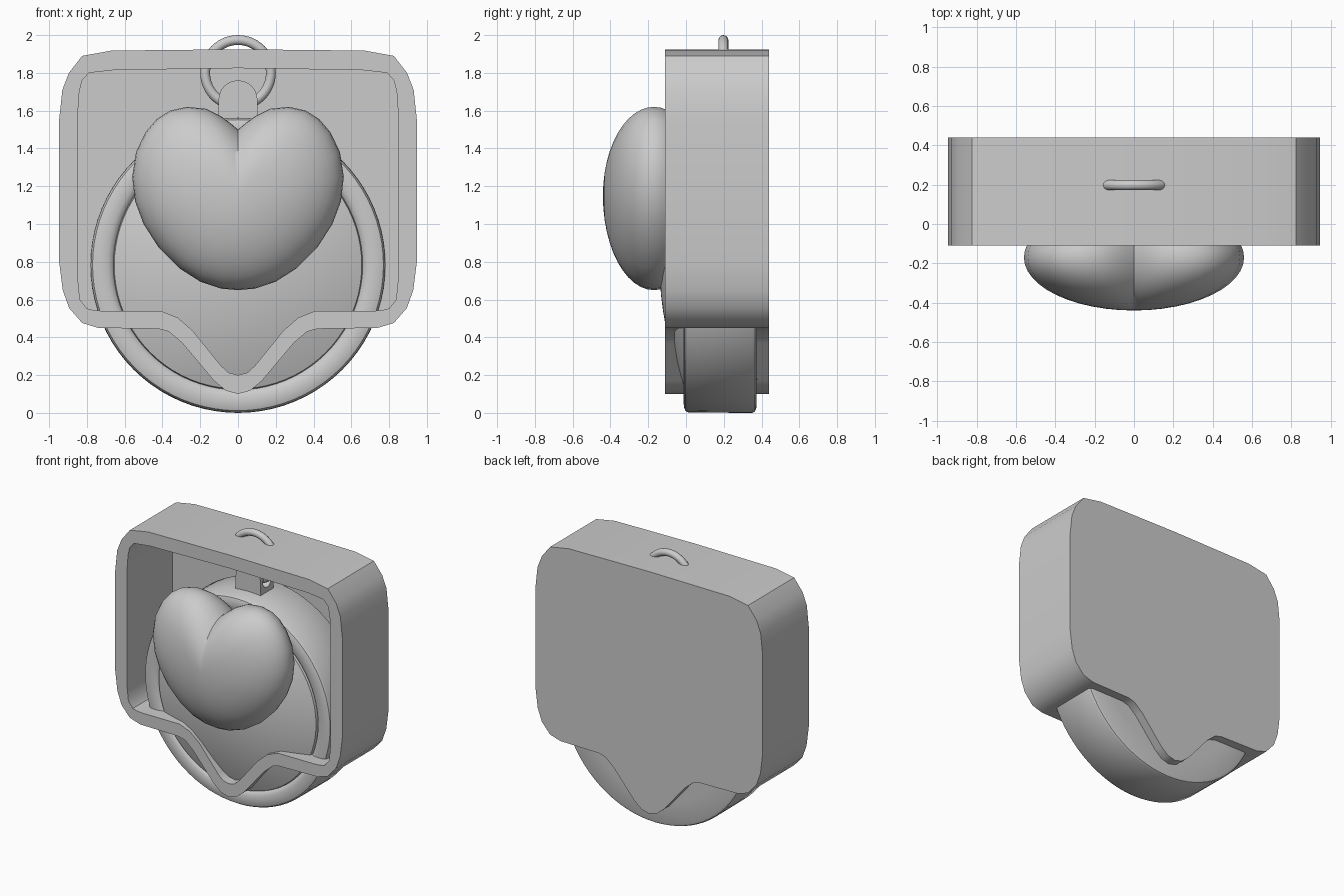
import bpy, bmesh, math
from mathutils import Vector

if "Cube" in bpy.data.objects:
    bpy.data.objects.remove(bpy.data.objects["Cube"])


def finish(name, bm, angle=35):
    bmesh.ops.remove_doubles(bm, verts=bm.verts, dist=1e-5)
    bmesh.ops.recalc_face_normals(bm, faces=bm.faces)
    me = bpy.data.meshes.new(name)
    bm.to_mesh(me)
    bm.free()
    ob = bpy.data.objects.new(name, me)
    bpy.context.collection.objects.link(ob)
    bpy.ops.object.select_all(action='DESELECT')
    ob.select_set(True)
    bpy.context.view_layer.objects.active = ob
    bpy.ops.object.shade_smooth_by_angle(angle=math.radians(angle))
    return ob


def mirrored(half):
    # closed outline from a right half that starts and ends on x = 0
    return half + [(-x, z) for x, z in reversed(half[1:-1])]


def loop(bm, pts, y):
    return [bm.verts.new((x, y, z)) for x, z in pts]


def bridge(bm, a, b):
    n = len(a)
    for i in range(n):
        bm.faces.new((a[i], a[(i + 1) % n], b[(i + 1) % n], b[i]))


# Speech-bubble tray: open front, closed thin back
outer = mirrored([(0, 1.925), (.67, 1.918), (.825, 1.89), (.895, 1.80), (.93, 1.71),
                  (.947, 1.55), (.947, .80), (.928, .65), (.894, .555), (.825, .476),
                  (.74, .45), (.42, .445), (.365, .43), (.295, .37), (.127, .17),
                  (.065, .118), (0, .10)])
inner = mirrored([(0, 1.825), (.656, 1.815), (.79, 1.80), (.825, 1.76), (.84, 1.70),
                  (.847, 1.6), (.847, .70), (.837, .60), (.80, .553), (.77, .545),
                  (.725, .54), (.41, .54), (.32, .505), (.24, .435), (.09, .25),
                  (.05, .213), (0, .20)])
bm = bmesh.new()
of, ob_, inf, inb = (loop(bm, outer, -.11), loop(bm, outer, .44),
                     loop(bm, inner, -.11), loop(bm, inner, .43))
bridge(bm, of, ob_)
bridge(bm, of, inf)
bridge(bm, inf, inb)
bm.faces.new(ob_)
bm.faces.new(inb)
finish("bubble_tray", bm)

# Round medallion: domed front inside a rounded rim, turned about the y axis
profile = [(r, -.14 + .31 * r * r) for r in (0, .08, .16, .24, .32, .4, .48, .56, .62, .655)]
profile += [(.66, .012), (.668, 0), (.69, -.01), (.72, -.013), (.75, -.011), (.77, -.004),
            (.78, .012), (.782, .35), (.775, .365), (.755, .372), (.6, .375), (0, .376)]
bm = bmesh.new()
vs = [bm.verts.new((r, y, .782)) for r, y in profile]
es = [bm.edges.new(p) for p in zip(vs, vs[1:])]
bmesh.ops.spin(bm, geom=vs + es, cent=(0, 0, .782), axis=(0, 1, 0),
               angle=2 * math.pi, steps=80)
finish("medallion", bm)

# Puffy heart: the outline shrinks towards both poles
heart = mirrored([(0, 1.50), (.035, 1.53), (.09, 1.57), (.17, 1.61), (.27, 1.62), (.36, 1.60),
                  (.43, 1.555), (.49, 1.485), (.54, 1.38), (.56, 1.25), (.545, 1.12),
                  (.50, 1.0), (.42, .875), (.31, .765), (.2, .695), (.09, .658), (0, .65)])
bm = bmesh.new()
rings = []
steps = 24
for k in range(1, steps):
    t = math.pi * k / steps
    s, y = math.sin(t), -.17 - .27 * math.cos(t)
    rings.append(loop(bm, [(x * s, 1.15 + (z - 1.15) * s) for x, z in heart], y))
for a, b in zip(rings, rings[1:]):
    bridge(bm, a, b)
for ring, y in ((rings[0], -.44), (rings[-1], .10)):
    tip = bm.verts.new((0, y, 1.15))
    for i in range(len(ring)):
        bm.faces.new((ring[i], ring[(i + 1) % len(ring)], tip))
finish("heart", bm, 50)

# Hanging tab with a rounded top and a sideways hole
arc = [(.103 * math.sin(math.pi / 2 * i / 8), 1.657 + .103 * math.cos(math.pi / 2 * i / 8))
       for i in range(9)]
tab_outline = mirrored(arc + [(.103, 1.5), (0, 1.5)])
bm = bmesh.new()
a, b = loop(bm, tab_outline, .12), loop(bm, tab_outline, .275)
bridge(bm, a, b)
bm.faces.new(a)
bm.faces.new(b)
tab = finish("hanging_tab", bm)

bpy.ops.mesh.primitive_cylinder_add(vertices=24, radius=.048, depth=.4,
                                    location=(0, .198, 1.64), rotation=(0, math.pi / 2, 0))
cutter = bpy.context.object
cutter.name = "tab_hole_cutter"
cutter.hide_render = True
mod = tab.modifiers.new("hole", 'BOOLEAN')
mod.operation, mod.object, mod.solver = 'DIFFERENCE', cutter, 'EXACT'
bpy.context.view_layer.objects.active = tab
bpy.ops.object.modifier_apply(modifier=mod.name)
bpy.data.objects.remove(cutter)

# Hanging ring
bpy.ops.mesh.primitive_torus_add(major_segments=48, minor_segments=16, major_radius=.174,
                                 minor_radius=.026, location=(0, .198, 1.80),
                                 rotation=(math.pi / 2, 0, 0))
ring = bpy.context.object
ring.name = "hanging_ring"
bpy.ops.object.shade_smooth_by_angle(angle=math.radians(35))
